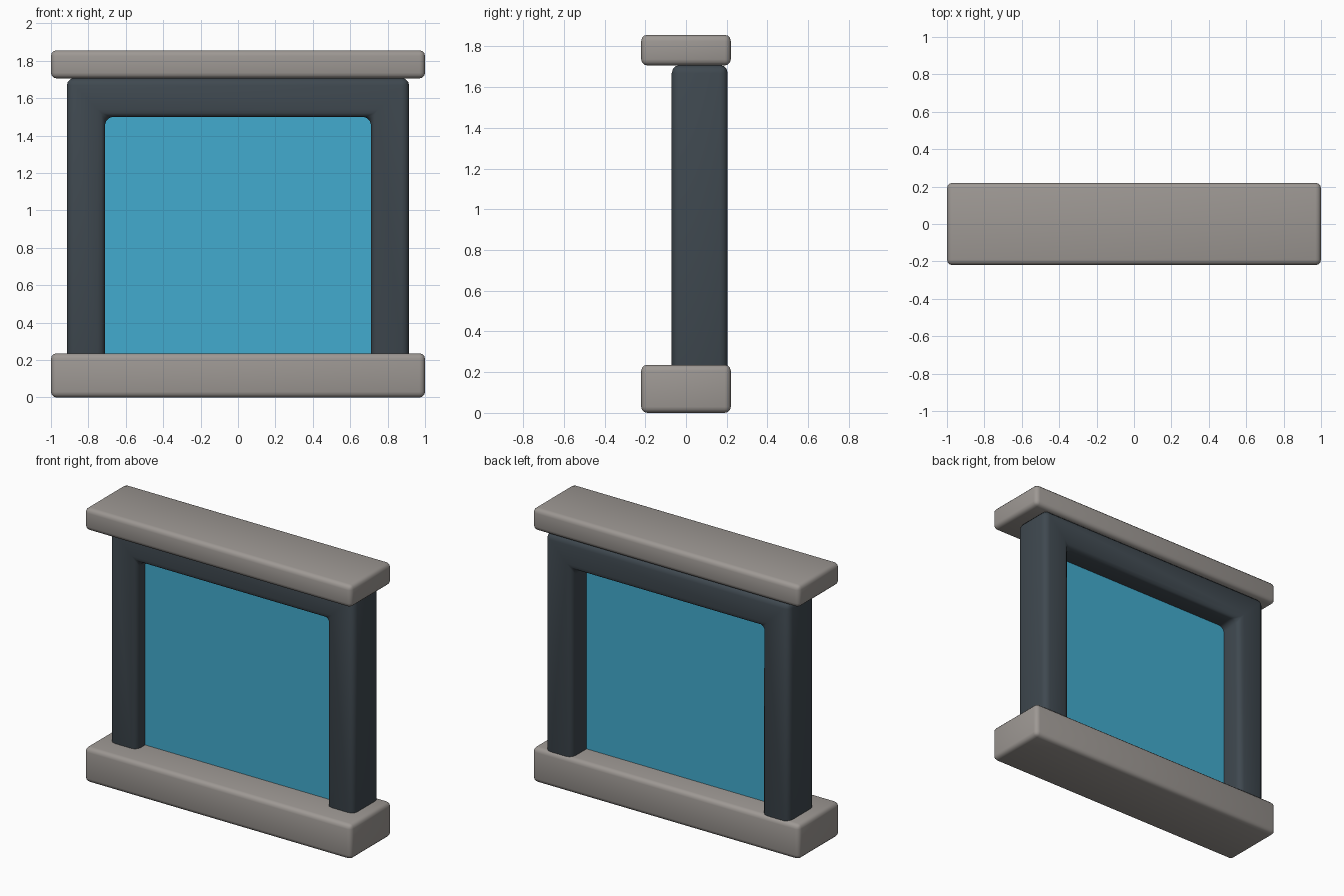
import bpy, bmesh, math

if "Cube" in bpy.data.objects:
    bpy.data.objects.remove(bpy.data.objects["Cube"])


def material(name, rgb):
    m = bpy.data.materials.new(name)
    m.diffuse_color = (*rgb, 1)
    m.use_nodes = True
    m.node_tree.nodes["Principled BSDF"].inputs["Base Color"].default_value = m.diffuse_color
    return m


STONE = material("warm grey stone", (0.34, 0.315, 0.295))
FRAME = material("dark slate", (0.050, 0.066, 0.080))
GLASS = material("sky blue glass", (0.055, 0.41, 0.62))


def prism(name, outline, y0, y1, mat, bevel=0.0):
    """Extrude an x-z outline from y0 to y1, optionally with rounded edges."""
    bm = bmesh.new()
    face = bm.faces.new([bm.verts.new((x, y0, z)) for x, z in outline])
    new = bmesh.ops.extrude_face_region(bm, geom=[face])["geom"]
    bmesh.ops.translate(bm, vec=(0, y1 - y0, 0),
                        verts=[g for g in new if isinstance(g, bmesh.types.BMVert)])
    bmesh.ops.recalc_face_normals(bm, faces=bm.faces)
    me = bpy.data.meshes.new(name)
    bm.to_mesh(me)
    bm.free()
    me.materials.append(mat)
    ob = bpy.data.objects.new(name, me)
    bpy.context.collection.objects.link(ob)
    if bevel:
        mod = ob.modifiers.new("rounded edges", "BEVEL")
        mod.width = bevel
        mod.segments = 3
        mod.limit_method = "ANGLE"
        me.polygons.foreach_set("use_smooth", [True] * len(me.polygons))
    return ob


def rect(hw, z0, z1):
    return [(-hw, z0), (hw, z0), (hw, z1), (-hw, z1)]


# Stone sill and lintel
prism("sill", rect(1.0, 0.0, 0.236), -0.22, 0.22, STONE, 0.03)
prism("lintel", rect(1.0, 1.706, 1.856), -0.22, 0.22, STONE, 0.03)

# Arch-shaped frame, set toward the back, feet sunk into the sill
half = [(0.71, 0.17), (0.915, 0.17), (0.915, 1.708)]
outline = half + [(-x, z) for x, z in reversed(half)] + [(-0.71, 1.5), (0.71, 1.5)]
prism("window_frame", outline, -0.07, 0.205, FRAME, 0.04)

# Glass pane
prism("glass_pane", rect(0.74, 0.2, 1.53), 0.02, 0.05, GLASS)
